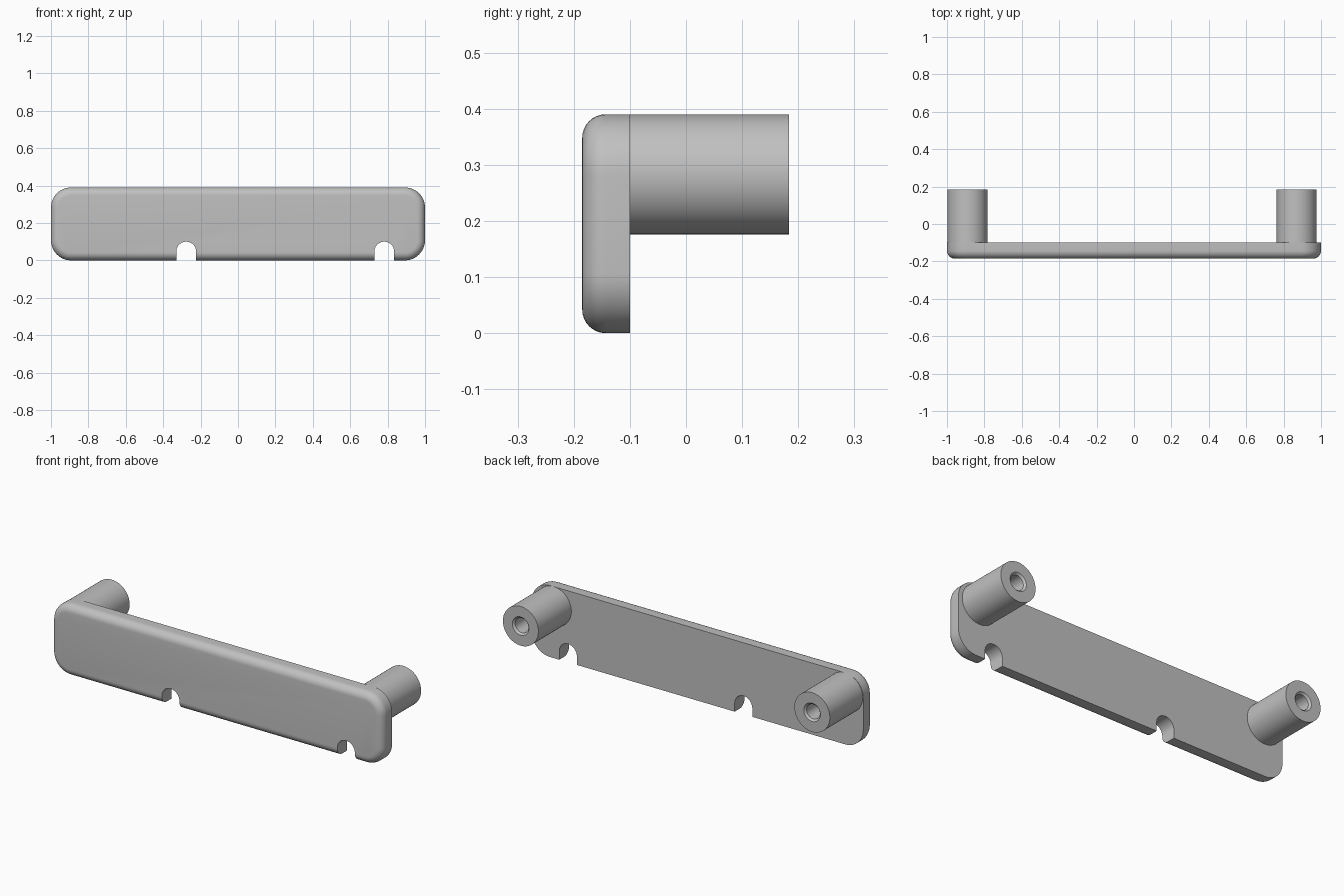
import bpy
import bmesh
from math import cos, sin, pi, radians
from mathutils import Vector

cube = bpy.data.objects.get("Cube")
if cube:
    bpy.data.objects.remove(cube, do_unlink=True)

HEIGHT = 0.39
FRONT, BACK, POST_END = -0.185, -0.1, 0.184
CORNER, FILLET = 0.108, 0.042

grey = bpy.data.materials.new("plain grey")
grey.use_nodes = True
colour = (0.53, 0.53, 0.53, 1)
grey.diffuse_color = colour
grey.node_tree.nodes["Principled BSDF"].inputs["Base Color"].default_value = colour


def loft(name, rings, cap_start=True, cap_end=True):
    """Skin a list of equally long point rings into one object."""
    bm = bmesh.new()
    loops = [[bm.verts.new(p) for p in ring] for ring in rings]
    for a, b in zip(loops, loops[1:]):
        for i in range(len(a)):
            j = (i + 1) % len(a)
            bm.faces.new((a[i], a[j], b[j], b[i]))
    if cap_start:
        bm.faces.new(loops[0])
    if cap_end:
        bm.faces.new(loops[-1])
    bmesh.ops.recalc_face_normals(bm, faces=bm.faces)
    mesh = bpy.data.meshes.new(name)
    bm.to_mesh(mesh)
    bm.free()
    mesh.materials.append(grey)
    obj = bpy.data.objects.new(name, mesh)
    bpy.context.collection.objects.link(obj)
    return obj


def rounded_rectangle(inset, y, steps=12):
    """Outline of the plate, shrunk by inset, at depth y."""
    r = CORNER - inset
    points = []
    for quarter, (sx, sz) in enumerate([(1, 1), (-1, 1), (-1, -1), (1, -1)]):
        cx = sx * (1 - CORNER)
        cz = HEIGHT / 2 + sz * (HEIGHT / 2 - CORNER)
        for i in range(steps + 1):
            a = (quarter + i / steps) * pi / 2
            points.append(Vector((cx + r * cos(a), y, cz + r * sin(a))))
    return points


def circle(x, y, z, r, sides=64):
    return [Vector((x + r * cos(2 * pi * i / sides), y, z + r * sin(2 * pi * i / sides)))
            for i in range(sides)]


def smooth(obj):
    bpy.ops.object.select_all(action="DESELECT")
    obj.select_set(True)
    bpy.context.view_layer.objects.active = obj
    bpy.ops.object.shade_smooth_by_angle(angle=radians(30))


# Front plate with a rounded front rim
rings = [rounded_rectangle(0, BACK)]
for i in range(9):
    a = i / 8 * pi / 2
    rings.append(rounded_rectangle(FILLET * (1 - cos(a)), FRONT + FILLET * (1 - sin(a))))
plate = loft("front_plate", rings)

# Round-topped notches along the bottom edge
for x in (-0.277, 0.782):
    r, z = 0.053, 0.047
    arch = [(x + r * cos(pi * i / 24), z + r * sin(pi * i / 24)) for i in range(25)]
    arch += [(x - r, -0.1), (x + r, -0.1)]
    cutter = loft("notch_cutter", [[Vector((px, y, pz)) for px, pz in arch] for y in (-0.3, 0)])
    cutter.hide_render = True
    cut = plate.modifiers.new("notch", "BOOLEAN")
    cut.operation = "DIFFERENCE"
    cut.solver = "EXACT"
    cut.object = cutter
    bpy.ops.object.select_all(action="DESELECT")
    bpy.context.view_layer.objects.active = plate
    plate.select_set(True)
    bpy.ops.object.modifier_apply(modifier=cut.name)
    bpy.data.objects.remove(cutter, do_unlink=True)
smooth(plate)

# Rear mounting posts with chamfered blind screw holes
POST_R, HOLE_R, CHAMFER = 0.107, 0.04, 0.01
for name, x in (("right_post", -0.89), ("left_post", 0.869)):
    profile = [(BACK, POST_R), (POST_END, POST_R), (POST_END, HOLE_R + CHAMFER),
               (POST_END - CHAMFER, HOLE_R), (BACK + 0.03, HOLE_R)]
    post = loft(name, [circle(x, y, HEIGHT - POST_R, r) for y, r in profile], cap_start=False)
    smooth(post)
